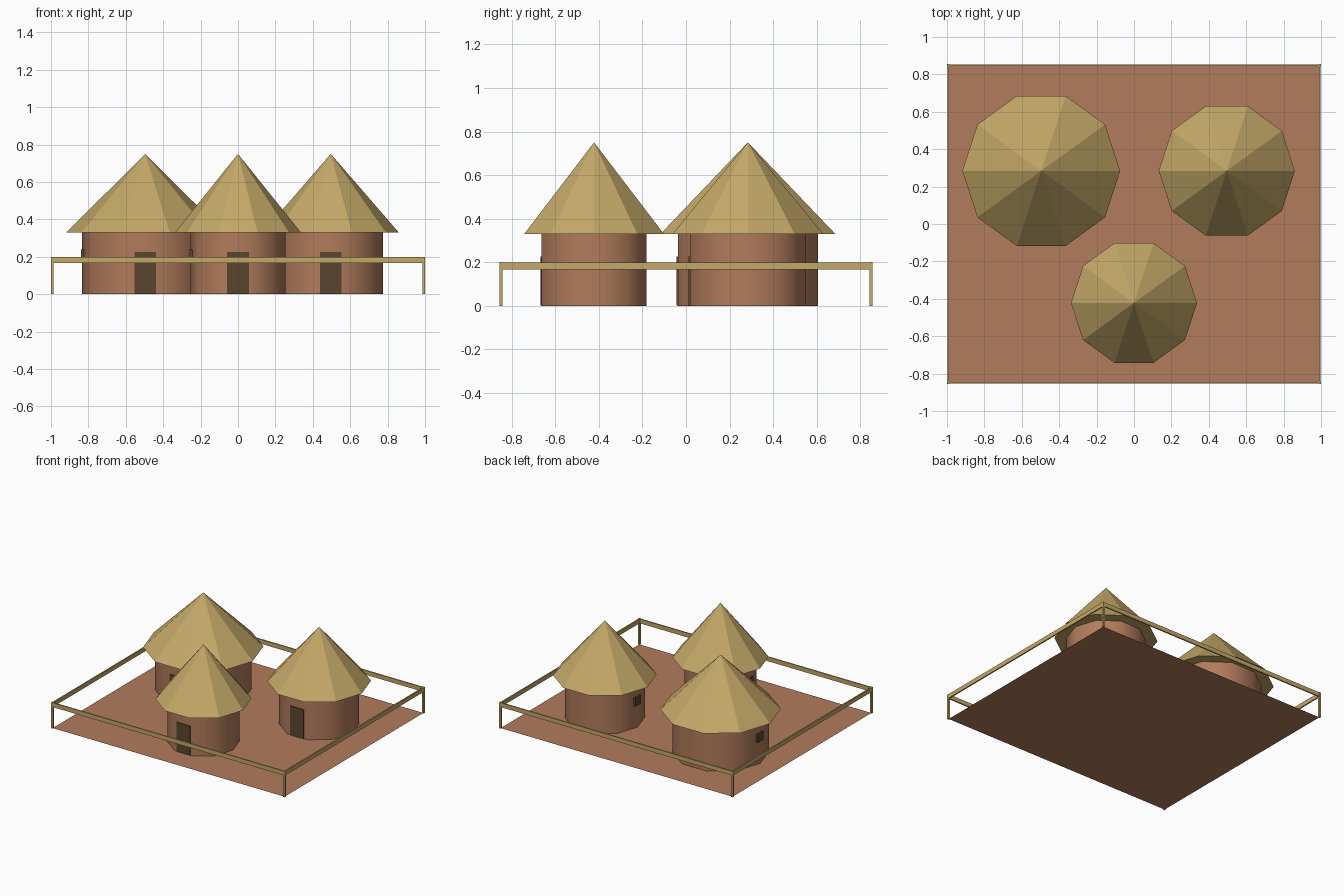
import bpy, bmesh, math

if "Cube" in bpy.data.objects:
    bpy.data.objects.remove(bpy.data.objects["Cube"])


def material(name, rgb):
    m = bpy.data.materials.new(name)
    m.diffuse_color = (*rgb, 1.0)
    m.use_nodes = True
    m.node_tree.nodes["Principled BSDF"].inputs["Base Color"].default_value = m.diffuse_color
    return m


CLAY = material("clay brown", (0.445, 0.202, 0.107))
STRAW = material("straw", (0.552, 0.392, 0.138))
DARK = material("dark wood", (0.105, 0.060, 0.030))

SIDES = 10
EAVE, APEX = 0.33, 0.75
OVERHANG = 0.084


def finish(name, bm, mat, smooth=False):
    for f in bm.faces:
        f.smooth = smooth
    me = bpy.data.meshes.new(name)
    bm.to_mesh(me)
    bm.free()
    me.materials.append(mat)
    ob = bpy.data.objects.new(name, me)
    bpy.context.collection.objects.link(ob)
    return ob


def box(name, lo, hi, mat):
    bm = bmesh.new()
    bmesh.ops.create_cube(bm, size=1)
    for v in bm.verts:
        v.co = [(a + b) / 2 + c * (b - a) for a, b, c in zip(lo, hi, v.co)]
    return finish(name, bm, mat)


def ring(bm, x, y, r, z):
    step = 2 * math.pi / SIDES
    return [bm.verts.new((x + r * math.cos(i * step), y + r * math.sin(i * step), z))
            for i in range(SIDES)]


def hut(label, x, y, r):
    # round clay wall, open at both ends
    bm = bmesh.new()
    low, top = ring(bm, x, y, r, 0), ring(bm, x, y, r, EAVE)
    for i in range(SIDES):
        j = (i + 1) % SIDES
        bm.faces.new((low[i], low[j], top[j], top[i]))
    finish(label + "_wall", bm, CLAY, smooth=True)

    # faceted thatch cone with a closed underside
    bm = bmesh.new()
    rim = ring(bm, x, y, r + OVERHANG, EAVE)
    tip = bm.verts.new((x, y, APEX))
    for i in range(SIDES):
        bm.faces.new((rim[i], rim[(i + 1) % SIDES], tip))
    bm.faces.new(rim[::-1])
    finish(label + "_roof", bm, STRAW)

    # door on the front facet, window on the left
    front = y - r * math.cos(math.pi / SIDES)
    box(label + "_door", (x - 0.058, front - 0.006, 0.001),
        (x + 0.058, front + 0.003, 0.226), DARK)
    box(label + "_window", (x - r - 0.005, y - 0.033, 0.172),
        (x - r + 0.015, y + 0.033, 0.238), DARK)


# ground sheet
bm = bmesh.new()
bm.faces.new([bm.verts.new(p) for p in
              ((-0.993, -0.848, 0), (0.993, -0.848, 0), (0.993, 0.848, 0), (-0.993, 0.848, 0))])
finish("yard_ground", bm, CLAY)

# huts
hut("large_hut", -0.496, 0.284, 0.338)
hut("medium_hut", 0.496, 0.284, 0.280)
hut("small_hut", 0.0, -0.422, 0.253)

# fence: corner posts and a single high rail on every side
FX, FY, P, R = 0.993, 0.849, 0.007, 0.005
for sx, xn in ((-1, "left"), (1, "right")):
    for sy, yn in ((-1, "front"), (1, "back")):
        x, y = sx * FX, sy * FY
        box(f"{yn}_{xn}_post", (x - P, y - P, 0), (x + P, y + P, 0.2), STRAW)
    box(f"{xn}_rail", (sx * FX - R, -FY + P, 0.166), (sx * FX + R, FY - P, 0.199), STRAW)
for sy, yn in ((-1, "front"), (1, "back")):
    box(f"{yn}_rail", (-FX + P, sy * FY - R, 0.166), (FX - P, sy * FY + R, 0.199), STRAW)
